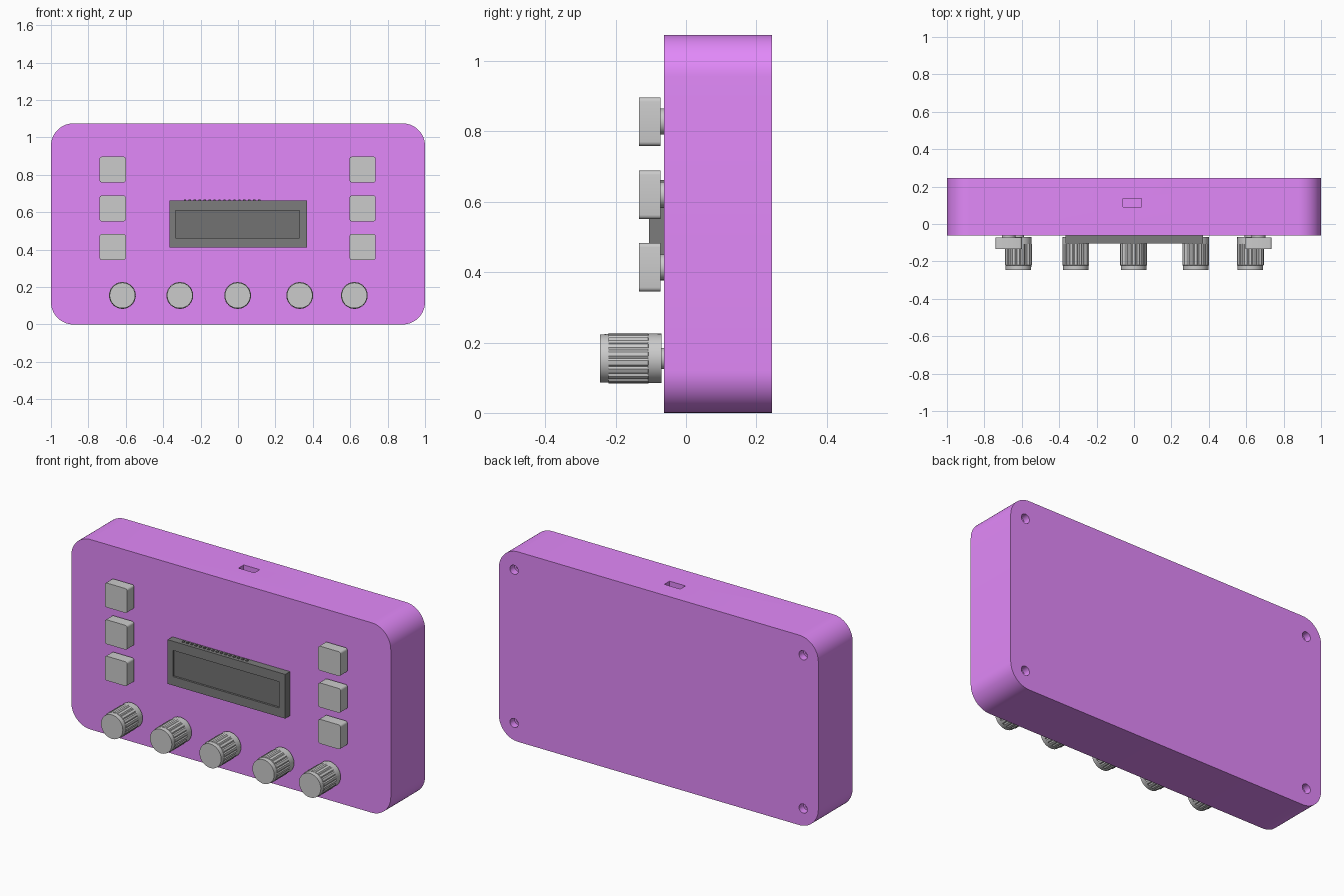
import bpy, bmesh, math
from mathutils import Matrix

if "Cube" in bpy.data.objects:
    bpy.data.objects.remove(bpy.data.objects["Cube"])


def material(name, rgb):
    m = bpy.data.materials.new(name)
    m.diffuse_color = (*rgb, 1)
    m.use_nodes = True
    m.node_tree.nodes["Principled BSDF"].inputs["Base Color"].default_value = m.diffuse_color
    return m


purple = material("purple_plastic", (0.76, 0.25, 0.95))
dark = material("dark_bezel", (0.2, 0.2, 0.2))
glass = material("dark_glass", (0.17, 0.17, 0.17))


def finish(name, bm, mat=None, smooth=True):
    bmesh.ops.recalc_face_normals(bm, faces=bm.faces)
    mesh = bpy.data.meshes.new(name)
    bm.to_mesh(mesh)
    bm.free()
    ob = bpy.data.objects.new(name, mesh)
    bpy.context.collection.objects.link(ob)
    if mat:
        mesh.materials.append(mat)
    if smooth:
        shade(ob)
    return ob


def activate(ob):
    bpy.ops.object.select_all(action='DESELECT')
    ob.select_set(True)
    bpy.context.view_layer.objects.active = ob


def shade(ob):
    activate(ob)
    bpy.ops.object.shade_smooth_by_angle(angle=math.radians(30))


def box(name, lo, hi, mat=None, radius=0, segments=4):
    """Box between two corners; radius rounds the four edges running along y."""
    bm = bmesh.new()
    bmesh.ops.create_cube(bm, size=1)
    for v in bm.verts:
        v.co = [lo[i] + (v.co[i] + 0.5) * (hi[i] - lo[i]) for i in range(3)]
    if radius:
        along_y = [e for e in bm.edges
                   if abs(e.verts[0].co.y - e.verts[1].co.y) > 1e-4]
        bmesh.ops.bevel(bm, geom=along_y, offset=radius, segments=segments,
                        profile=0.5, affect='EDGES')
    return finish(name, bm, mat, smooth=radius > 0)


def lathe(name, x, z, rings, sides=32, mat=None):
    """Turned part along y; rings are (y, radius, groove depth)."""
    bm = bmesh.new()
    loops = []
    for y, r, groove in rings:
        loop = []
        for i in range(sides):
            a = math.tau * i / sides
            rr = r - (groove if i % 4 == 0 else 0)
            loop.append(bm.verts.new((x + rr * math.cos(a), y, z + rr * math.sin(a))))
        loops.append(loop)
    for a, b in zip(loops, loops[1:]):
        for i in range(sides):
            j = (i + 1) % sides
            bm.faces.new((a[i], a[j], b[j], b[i]))
    bm.faces.new(loops[0])
    bm.faces.new(loops[-1])
    return finish(name, bm, mat)


def cut(ob, cutter):
    cutter.hide_render = True
    mod = ob.modifiers.new("cut", 'BOOLEAN')
    mod.operation = 'DIFFERENCE'
    mod.solver = 'EXACT'
    mod.object = cutter
    activate(ob)
    bpy.ops.object.modifier_apply(modifier=mod.name)
    bpy.data.objects.remove(cutter)


# Enclosure with rounded corners, top port slot and rear screw recesses
case = box("case", (-1, -0.062, 0), (1, 0.245, 1.075), purple, 0.12, 14)
cut(case, box("slot_cutter", (-0.06, 0.09, 1.0), (0.04, 0.137, 1.2)))
for x in (-0.905, 0.905):
    for z in (0.1, 0.967):
        cut(case, lathe("screw_cutter", x, z,
                        [(0.15, 0.014, 0), (0.205, 0.014, 0),
                         (0.205, 0.026, 0), (0.3, 0.026, 0)], 24))
case.data.materials.clear()
case.data.materials.append(purple)
shade(case)

# Display bezel with a recessed window
bezel = box("display_bezel", (-0.367, -0.105, 0.412), (0.369, -0.055, 0.662), dark)
cut(bezel, box("window_cutter", (-0.335, -0.2, 0.462), (0.33, -0.092, 0.61)))
bezel.data.materials.clear()
bezel.data.materials.append(dark)
box("display_glass", (-0.335, -0.094, 0.462), (0.33, -0.09, 0.61), glass)

# Row of contact pins along the top of the display
for i in range(16):
    x = -0.29 + i * 0.0265
    box("display_pin", (x, -0.088, 0.655), (x + 0.012, -0.076, 0.667), dark)

# Square push buttons on round stems, three each side
for x in (-0.67, 0.666):
    for z in (0.828, 0.62, 0.414):
        box("button_cap", (x - 0.07, -0.134, z - 0.069),
            (x + 0.07, -0.073, z + 0.069), None, 0.012)
        lathe("button_stem", x, z, [(-0.08, 0.037, 0), (-0.055, 0.037, 0)])

# Fluted knobs on shafts
for x in (-0.618, -0.311, -0.002, 0.33, 0.622):
    lathe("knob", x, 0.155,
          [(-0.07, 0.070, 0), (-0.107, 0.0705, 0), (-0.108, 0.072, 0.004),
           (-0.22, 0.072, 0.004), (-0.221, 0.069, 0), (-0.245, 0.068, 0)], 72)
    lathe("knob_shaft", x, 0.155, [(-0.08, 0.03, 0), (-0.055, 0.03, 0)])
